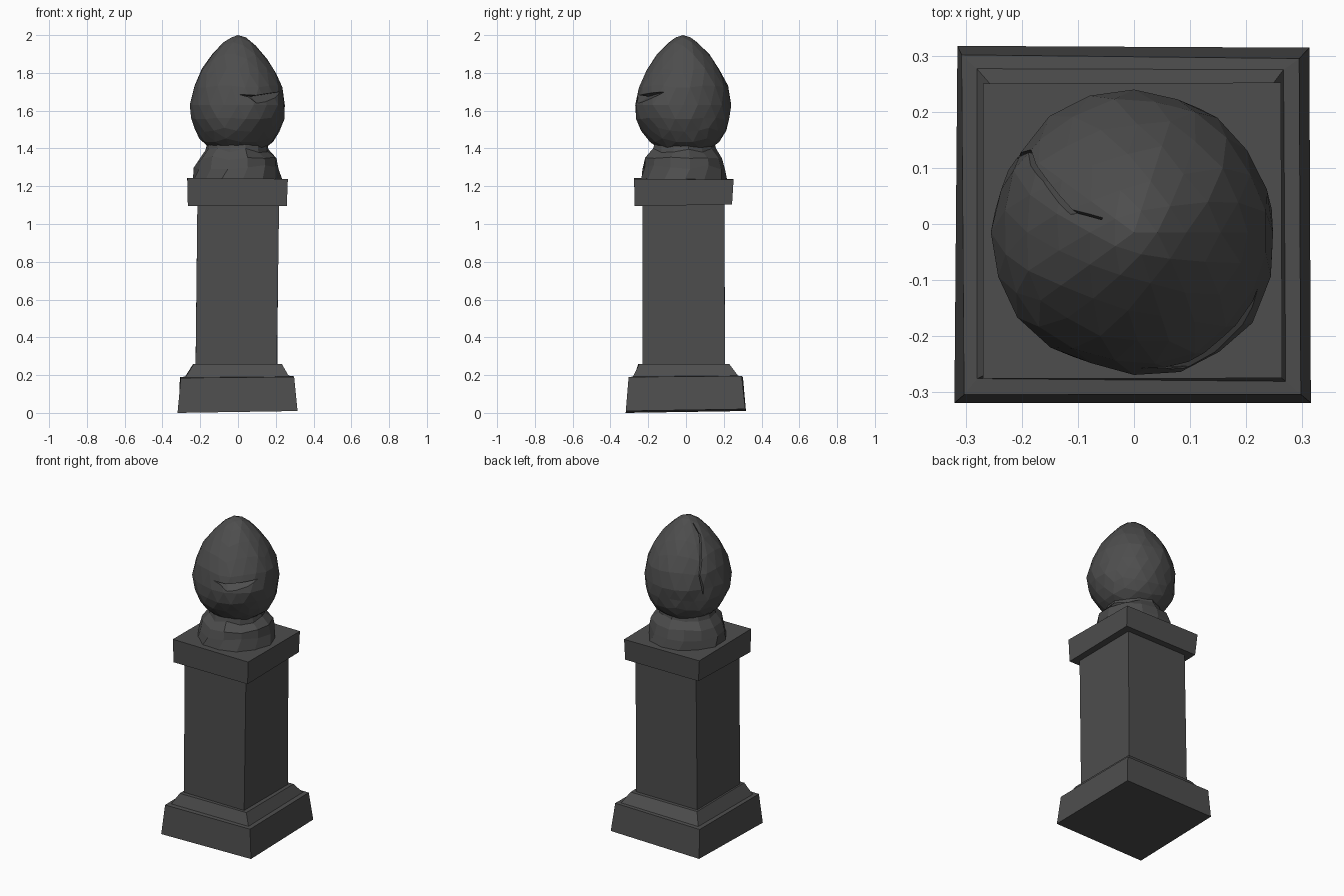
import bpy, bmesh, math, random
from mathutils import Vector

if "Cube" in bpy.data.objects:
    bpy.data.objects.remove(bpy.data.objects["Cube"])

random.seed(4)
stone = bpy.data.materials.new("dark grey stone")
stone.diffuse_color = (0.075, 0.075, 0.075, 1)
stone.use_nodes = True
stone.node_tree.nodes["Principled BSDF"].inputs["Base Color"].default_value = stone.diffuse_color


def finish(name, bm):
    bmesh.ops.recalc_face_normals(bm, faces=bm.faces)
    me = bpy.data.meshes.new(name)
    bm.to_mesh(me)
    bm.free()
    me.materials.append(stone)
    ob = bpy.data.objects.new(name, me)
    bpy.context.collection.objects.link(ob)
    return ob


def loft(name, rings):
    """Closed, flat-faced solid through rings of points."""
    bm = bmesh.new()
    loops = [[bm.verts.new(p) for p in ring] for ring in rings]
    n = len(loops[0])
    for a, b in zip(loops, loops[1:]):
        for i in range(n):
            j = (i + 1) % n
            bm.faces.new((a[i], a[j], b[j], b[i]))
    bm.faces.new(loops[0][::-1])
    bm.faces.new(loops[-1])
    return finish(name, bm)


def square(x0, x1, y0, y1, z, tilt_x=0, tilt_y=0, j=0.004):
    """Slightly uneven hand-hewn rectangle."""
    out = []
    for x, y in ((x0, y0), (x1, y0), (x1, y1), (x0, y1)):
        out.append((x + random.uniform(-j, j), y + random.uniform(-j, j),
                    z + tilt_x * (x > 0) + tilt_y * (y > 0)))
    return out


# Plinth with sloped skirt
loft("plinth", [
    square(-.318, .316, -.316, .315, 0.0, .01, .01),
    square(-.305, .297, -.302, .298, .185, .005, .005),
    square(-.282, .268, -.278, .274, .187, .005, .005),
    square(-.238, .232, -.25, .232, .258),
])

# Shaft
loft("shaft", [
    square(-.228, .205, -.23, .205, .24),
    square(-.215, .217, -.23, .206, 1.12),
])

# Cap slab
loft("cap", [
    square(-.262, .26, -.272, .245, 1.095, 0, .008),
    square(-.268, .263, -.273, .25, 1.243, -.004, -.004),
])

# Flared round neck
neck = []
for z, r in ((1.23, .236), (1.3, .224), (1.35, .208), (1.39, .165), (1.46, .15)):
    ring = []
    for i in range(13):
        a = math.tau * (i + .3 * (z > 1.28)) / 13
        q = r * random.uniform(.96, 1.03)
        ring.append((q * math.cos(a) - .005, q * math.sin(a) - .01,
                     z + random.uniform(-.012, .012) * (z > 1.25)))
    neck.append(ring)
loft("neck", neck)

# Faceted egg-shaped finial
bm = bmesh.new()
bmesh.ops.create_icosphere(bm, subdivisions=3, radius=1)
for v in bm.verts:
    d = v.co.copy()
    up = d.z > 0
    k = 1 - .38 * d.z ** 2 if up else 1 + .15 * d.z ** 2
    k *= .25 * random.uniform(.98, 1.03)
    lean = -.015 if d.z > -.5 else -.008
    v.co = Vector((d.x * k, d.y * k + lean, 1.63 + (.37 if up else .27) * d.z))
    # lower lip of the chip bulges forward
    if d.x > 0 and d.y < -.5 and -.3 < d.z < .15:
        v.co += Vector((.006, -.012, 0))
egg = finish("finial", bm)


def wedge(name, angle, sections):
    """Cutter from triangular sections: (along, inner, outer, z_in, z_top, z_low)."""
    n = Vector((math.cos(angle), math.sin(angle), 0))
    t = Vector((-n.y, n.x, 0))
    rings = []
    for s, i, o, zi, zt, zl in sections:
        rings.append([n * i + t * s + Vector((0, 0, zi)),
                      n * o + t * s + Vector((0, 0, zt)),
                      n * o + t * s + Vector((0, 0, zl))])
    return loft(name, rings)


# Chip on the front right
chip = wedge("chip_cutter", math.radians(-60), [
    (-.16, .235, .34, 1.69, 1.70, 1.67),
    (-.04, .205, .34, 1.675, 1.69, 1.60),
    (.14, .21, .34, 1.70, 1.715, 1.685),
])

# Narrow crack running down the back left
n = Vector((-.86, .51, 0))
t = Vector((-.51, -.86, 0))
rings = []
for z, r, s in ((1.6, .24, -.01), (1.72, .24, -.03), (1.83, .19, 0),
                (1.92, .115, .025), (1.97, .06, .01)):
    w = .02 if 1.65 < z < 1.95 else .006
    c = Vector((0, -.012, z)) + t * s
    rings.append([c + n * (r - .022), c + n * (r + .08) + t * w * 2, c + n * (r + .08) - t * .006])
crack = loft("crack_cutter", rings)

for cutter in (chip, crack):
    cutter.hide_render = True
    cutter.hide_viewport = True
    m = egg.modifiers.new(cutter.name, "BOOLEAN")
    m.operation = "DIFFERENCE"
    m.solver = "EXACT"
    m.object = cutter
